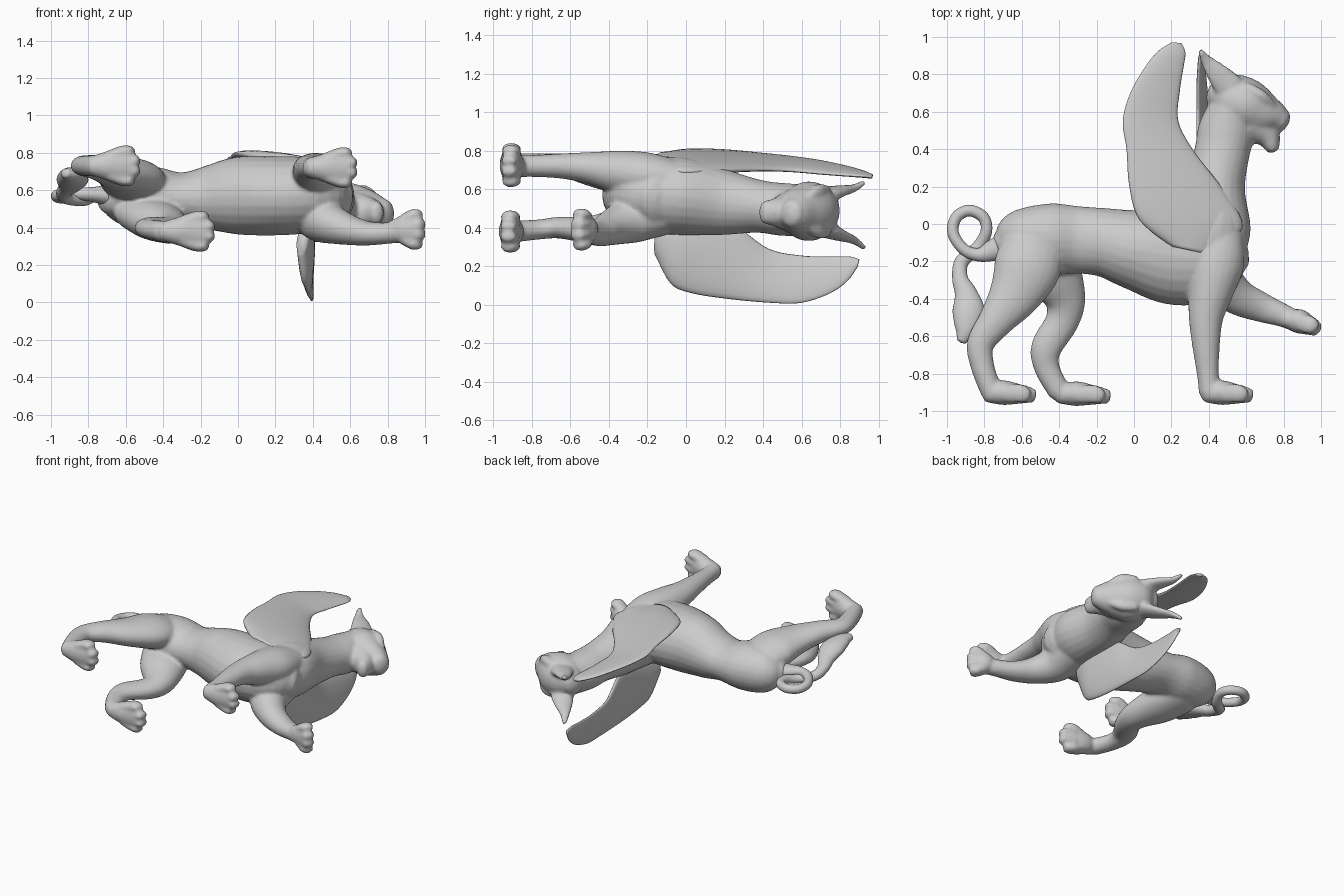
import bpy, bmesh, math
from mathutils import Vector

N = 24


def spline(pts, sub=5):
    """Catmull-Rom through rows of numbers."""
    out = []
    for i in range(len(pts) - 1):
        p0, p1, p2 = pts[max(i - 1, 0)], pts[i], pts[i + 1]
        p3 = pts[min(i + 2, len(pts) - 1)]
        for k in range(sub):
            t = k / sub
            out.append([0.5 * (2 * b + (c - a) * t + (2 * a - 5 * b + 4 * c - d) * t * t
                               + (3 * b - a - 3 * c + d) * t ** 3)
                        for a, b, c, d in zip(p0, p1, p2, p3)])
    out.append(list(pts[-1]))
    return out


def skin(bm, rings):
    """Bridge rings of points into a closed surface."""
    vs = [[bm.verts.new(p) for p in r] for r in rings]
    for a, b in zip(vs, vs[1:]):
        for i in range(N):
            j = (i + 1) % N
            bm.faces.new((a[i], a[j], b[j], b[i]))
    bm.faces.new(vs[0][::-1])
    bm.faces.new(vs[-1])


def oval(c, u, v):
    return [c + u * math.cos(2 * math.pi * i / N) + v * math.sin(2 * math.pi * i / N) for i in range(N)]


def tangents(cs):
    n = len(cs)
    return [(cs[min(i + 1, n - 1)] - cs[max(i - 1, 0)]).normalized() for i in range(n)]


def limb(bm, pts):
    """Round-ended tube; rows are x, y, z, in-plane radius, z radius."""
    rows = spline(pts)
    cs = [Vector(r[:3]) for r in rows]
    rings = []
    for i, (c, t, r) in enumerate(zip(cs, tangents(cs), rows)):
        side = (Vector((0, 0, 1)) - t * t.z).normalized()
        u, v = t.cross(side) * r[3], side * r[4]
        caps = [0]
        if i == 0:
            caps = [-80, -55, -28, 0]
        elif i == len(cs) - 1:
            caps = [0, 28, 55, 80]
        for a in map(math.radians, caps):
            rings.append(oval(c + t * min(r[3], r[4]) * 0.6 * math.sin(a), u * math.cos(a), v * math.cos(a)))
    skin(bm, rings)


def paw(bm, heel, angle, length):
    """Broad foot with four toes."""
    d = Vector((math.cos(angle), math.sin(angle), 0))
    up = Vector((-d.y, d.x, 0))
    h = Vector(heel)

    def at(s, lift, z=0):
        return tuple(h + d * s * length + up * lift + Vector((0, 0, z)))
    limb(bm, [(*at(.12, 0), .046, .05), (*at(.4, .008), .066, .078), (*at(.7, 0), .052, .092),
              (*at(.87, -.01), .038, .08)])
    for z, reach in ((-.078, .84), (-.027, .95), (.027, .95), (.078, .84)):
        limb(bm, [(*at(.45, 0, z * .7), .045, .028), (*at(.7, .005, z), .05, .031),
                  (*at(reach, -.01, z), .04, .028)])


def finish(bm, name):
    bmesh.ops.recalc_face_normals(bm, faces=bm.faces)
    me = bpy.data.meshes.new(name)
    bm.to_mesh(me)
    bm.free()
    me.polygons.foreach_set("use_smooth", [True] * len(me.polygons))
    ob = bpy.data.objects.new(name, me)
    bpy.context.collection.objects.link(ob)
    return ob


def fuse(ob, size, smooth):
    m = ob.modifiers.new("fuse", 'REMESH')
    m.mode, m.voxel_size, m.use_smooth_shade = 'VOXEL', size, True
    s = ob.modifiers.new("soften", 'SMOOTH')
    s.iterations, s.factor = smooth, 0.5


def wing(name, rows):
    """Thin blade; rows are edge point A, edge point B, half thickness."""
    rows = spline(rows)
    A = [Vector(r[:3]) for r in rows]
    B = [Vector(r[3:6]) for r in rows]
    cs = [(a + b) / 2 for a, b in zip(A, B)]
    bm = bmesh.new()
    skin(bm, [oval(c, (b - a) / 2, t.cross(b - a).normalized() * r[6])
              for a, b, c, t, r in zip(A, B, cs, tangents(cs), rows)])
    return finish(bm, name)


body = bmesh.new()
# torso
limb(body, [(-.69, -.12, .56, .09, .09), (-.61, -.08, .56, .155, .15), (-.45, -.08, .56, .19, .165),
            (-.3, -.085, .555, .18, .14), (-.15, -.1, .56, .185, .175), (0, -.135, .57, .215, .208),
            (.2, -.17, .57, .26, .212), (.38, -.17, .57, .245, .2), (.5, -.11, .55, .17, .15)])
# neck
limb(body, [(.4, -.12, .57, .2, .2), (.415, 0, .56, .21, .2), (.435, .2, .53, .16, .17),
            (.47, .38, .51, .148, .137), (.495, .5, .495, .152, .137), (.525, .62, .49, .125, .135)])
# head, jaw and brows
limb(body, [(.44, .7, .49, .08, .09), (.5, .675, .49, .135, .135), (.59, .635, .485, .148, .155),
            (.68, .595, .48, .125, .13), (.75, .57, .475, .088, .1), (.79, .55, .475, .065, .075)])
limb(body, [(.63, .54, .485, .1, .11), (.71, .475, .48, .072, .078), (.742, .405, .48, .038, .058)])
for s in (-1, 1):
    limb(body, [(.6, .73, .485 + s * .1, .03, .035), (.68, .685, .485 + s * .105, .032, .035),
                (.74, .63, .48 + s * .07, .025, .025)])
    # ears
    limb(body, [(.51, .73, .48 + s * .09, .08, .045), (.45, .8, .475 + s * .115, .062, .03),
                (.39, .87, .47 + s * .135, .035, .02), (.357, .925, .465 + s * .17, .015, .013)])
# standing front leg
limb(body, [(.46, -.02, .65, .12, .09), (.44, -.2, .67, .15, .12), (.41, -.36, .69, .122, .11),
            (.385, -.5, .71, .093, .083), (.385, -.65, .72, .074, .065), (.395, -.8, .72, .059, .057),
            (.405, -.9, .72, .058, .06)])
paw(body, (.35, -.91, .72), 0, .285)
# raised front leg
limb(body, [(.42, -.12, .47, .14, .11), (.45, -.28, .44, .13, .12), (.55, -.385, .4, .1, .092),
            (.68, -.445, .37, .08, .067), (.8, -.49, .37, .062, .057), (.87, -.525, .38, .055, .06)])
paw(body, (.8, -.505, .39), math.radians(-16), .2)
# near hind leg
limb(body, [(-.55, -.1, .63, .16, .1), (-.57, -.23, .66, .18, .11), (-.64, -.38, .69, .14, .09),
            (-.74, -.52, .72, .095, .07), (-.82, -.64, .73, .074, .056), (-.81, -.76, .73, .063, .055),
            (-.765, -.89, .73, .058, .058)])
paw(body, (-.82, -.91, .73), 0, .295)
# far hind leg
limb(body, [(-.52, -.1, .48, .16, .1), (-.44, -.25, .44, .16, .11), (-.37, -.4, .4, .112, .087),
            (-.385, -.52, .39, .09, .068), (-.468, -.66, .4, .083, .056), (-.465, -.77, .39, .068, .052),
            (-.4, -.895, .38, .06, .057)])
paw(body, (-.44, -.915, .38), 0, .315)
fuse(finish(body, "body"), 0.012, 4)

# looped tail with tuft resting on the hind leg
tail = bmesh.new()
R = .031
limb(tail, [(-.66, -.11, .57, .08, .07), (-.75, -.14, .575, .06, .045), (-.83, -.165, .58, .036, .034),
            (-.91, -.135, .58, R, R), (-.967, -.05, .57, R, R), (-.95, .035, .56, R, R),
            (-.88, .072, .56, R, R), (-.805, .035, .56, R, R), (-.79, -.04, .56, R, R),
            (-.835, -.125, .545, .034, R), (-.92, -.2, .56, .038, .034), (-.93, -.29, .59, .042, .035),
            (-.9, -.37, .62, .06, .04), (-.885, -.46, .655, .085, .05), (-.895, -.56, .68, .065, .042),
            (-.92, -.62, .69, .03, .025)])
finish(tail, "tail")

# wings
wing("near_wing", [
    (.2, -.12, .77, .42, -.17, .72, .04), (.03, .02, .795, .58, -.02, .69, .045),
    (-.025, .2, .795, .48, .18, .695, .038), (-.04, .4, .78, .32, .39, .7, .028),
    (-.06, .55, .765, .237, .55, .695, .024), (-.02, .7, .745, .245, .71, .68, .02),
    (.06, .84, .715, .265, .84, .67, .017), (.13, .925, .69, .275, .915, .665, .014),
    (.2, .97, .67, .255, .965, .66, .01)])
wing("far_wing", [
    (.33, -.16, .26, .36, -.15, .42, .03), (.355, -.08, .11, .38, 0, .43, .04),
    (.37, .03, .06, .38, .15, .43, .035), (.38, .22, .03, .37, .27, .4, .03),
    (.395, .44, .01, .345, .43, .29, .024), (.395, .6, .01, .34, .6, .255, .02),
    (.385, .75, .06, .34, .76, .25, .017), (.375, .84, .125, .345, .85, .25, .014),
    (.36, .89, .195, .35, .9, .235, .01)])
